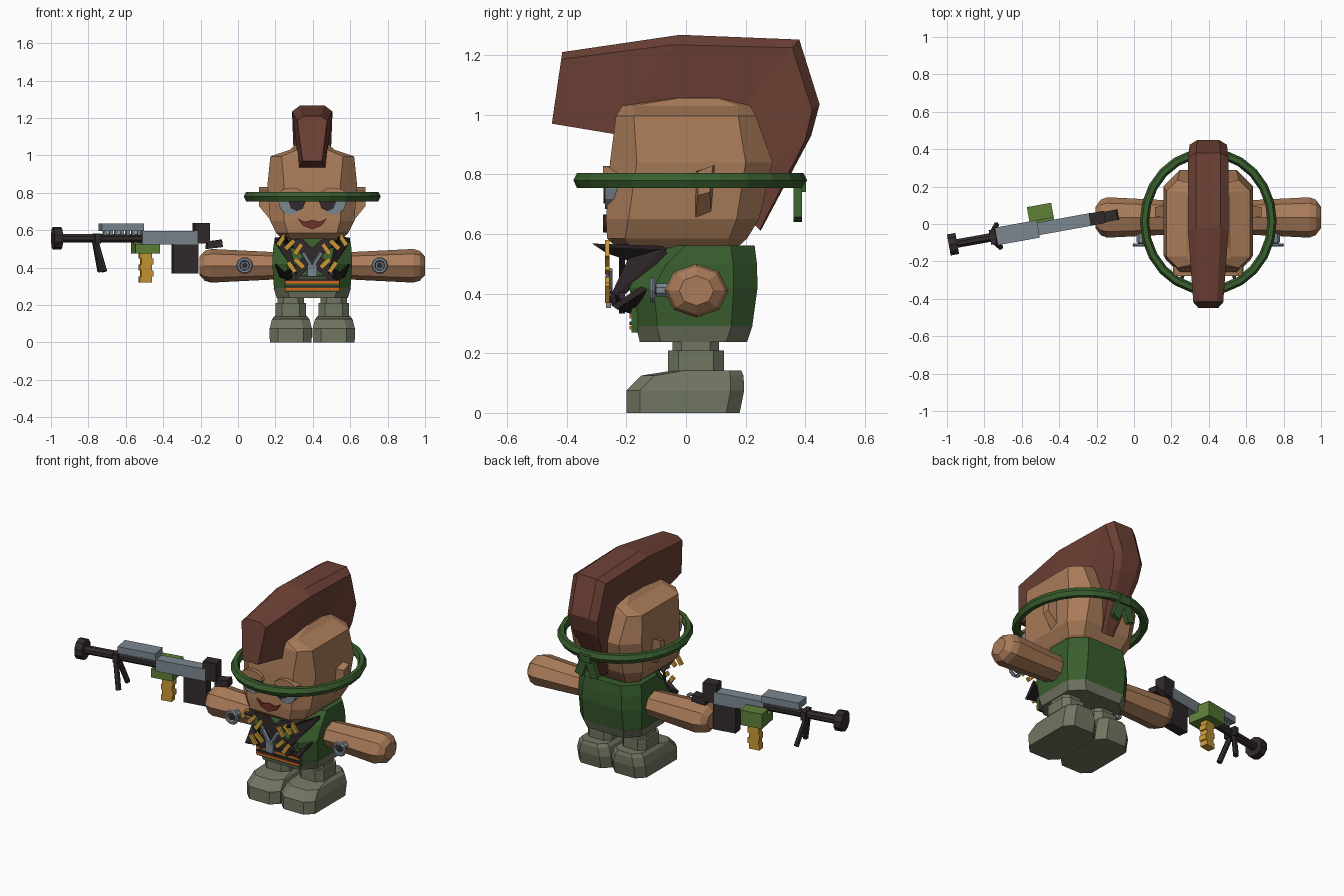
import bpy, bmesh
from math import cos, sin, pi, atan
from mathutils import Vector, Matrix

if "Cube" in bpy.data.objects:
    bpy.data.objects.remove(bpy.data.objects["Cube"])


def colour(name, r, g, b):
    m = bpy.data.materials.new(name)
    m.use_nodes = True
    m.diffuse_color = (r, g, b, 1)
    m.node_tree.nodes["Principled BSDF"].inputs["Base Color"].default_value = (r, g, b, 1)
    return m


SKIN = colour("tan skin", .4, .2, .1)
HAIR = colour("brown hair", .155, .053, .036)
GREEN = colour("forest green", .04, .112, .027)
OLIVE = colour("grey olive", .165, .18, .12)
BLACK = colour("soft black", .032, .023, .025)
STEEL = colour("blue steel", .2, .245, .28)
GOLD = colour("brass", .58, .31, .035)
ORANGE = colour("orange", .68, .13, .014)
MOUTH = colour("dark lip red", .15, .034, .021)
LIME = colour("light green", .115, .22, .04)

CX = .397                      # centre line of the figure
SIDES = (("left", 1), ("right", -1))


def finish(name, bm, mat):
    bmesh.ops.recalc_face_normals(bm, faces=bm.faces)
    me = bpy.data.meshes.new(name)
    bm.to_mesh(me)
    bm.free()
    me.materials.append(mat)
    ob = bpy.data.objects.new(name, me)
    bpy.context.collection.objects.link(ob)
    return ob


def loft(name, rings, mat):
    """Skin a list of equal rings and cap both ends."""
    bm = bmesh.new()
    rows = [[bm.verts.new(p) for p in r] for r in rings]
    n = len(rows[0])
    for a, b in zip(rows, rows[1:]):
        for i in range(n):
            j = (i + 1) % n
            bm.faces.new((a[i], a[j], b[j], b[i]))
    bm.faces.new(rows[0])
    bm.faces.new(rows[-1])
    return finish(name, bm, mat)


def ring(z, hw, yf, yb, c, cx=CX):
    """Rectangle with cut corners, lying flat at height z."""
    return [(cx + sx * x, y, z) for sx, x, y in (
        (-1, hw - c, yf), (1, hw - c, yf), (1, hw, yf + c), (1, hw, yb - c),
        (1, hw - c, yb), (-1, hw - c, yb), (-1, hw, yb - c), (-1, hw, yf + c))]


def plate(name, pts, y0, y1, mat):
    """Outline in x and z, given thickness in y."""
    return loft(name, [[(CX + x, y, z) for x, z in pts] for y in (y0, y1)], mat)


def rod(name, a, b, r, mat, n=8):
    a, b = Vector(a), Vector(b)
    q = (b - a).to_track_quat("Z", "Y")
    circle = [Vector((cos((i + .5) * 2 * pi / n), sin((i + .5) * 2 * pi / n), 0)) for i in range(n)]
    return loft(name, [[p + q @ (c * r) for c in circle] for p in (a, b)], mat)


def box(name, centre, size, mat, angle=0, axis="Z"):
    bm = bmesh.new()
    bmesh.ops.create_cube(bm, size=1, matrix=Matrix.Translation(centre)
                          @ Matrix.Rotation(angle, 4, axis) @ Matrix.Diagonal((*size, 1)))
    return finish(name, bm, mat)


def torus(name, centre, rx, ry, tr, tz, n, mat, upright=False):
    bm = bmesh.new()
    rows = []
    for i in range(n):
        a = 2 * pi * i / n
        row = []
        for k in range(6):
            t = 2 * pi * k / 6
            p = Vector(((rx + tr * cos(t)) * cos(a), (ry + tr * cos(t)) * sin(a), tz * sin(t)))
            row.append(bm.verts.new(Vector(centre) + (Vector((p.x, p.z, p.y)) if upright else p)))
        rows.append(row)
    for i in range(n):
        a, b = rows[i], rows[(i + 1) % n]
        for k in range(6):
            j = (k + 1) % 6
            bm.faces.new((a[k], a[j], b[j], b[k]))
    return finish(name, bm, mat)


# Head, torso and trousers
loft("head", [ring(.553, .16, -.23, .17, .05), ring(.585, .192, -.265, .205, .06),
              ring(.65, .225, -.268, .245, .075), ring(.84, .24, -.255, .29, .09),
              ring(.995, .224, -.235, .235, .06), ring(1.03, .12, -.215, .215, .04),
              ring(1.056, .09, -.04, .12, .02)], SKIN)
loft("shirt", [ring(.29, .205, -.165, .222, .07), ring(.42, .213, -.19, .24, .08),
               ring(.5, .21, -.145, .238, .08), ring(.562, .2, -.08, .23, .08)], GREEN)
loft("trousers", [ring(.238, .19, -.155, .205, .07), ring(.292, .207, -.168, .223, .07)], OLIVE)

# Mohawk: outer edge, inner edge and half width at each station
crest = [(-.415, 1.21, -.45, .97, .08), (-.02, 1.268, -.24, .935, .108), (.38, 1.252, .15, .98, .108),
         (.448, 1.035, .2, .85, .1), (.42, .93, .21, .76, .09), (.25, .61, .22, .64, .04)]
rings = []
for oy, oz, iy, iz, w in crest:
    out, inn = Vector((0, oy, oz)), Vector((0, iy, iz))
    sh = out.lerp(inn, .1)
    rings.append([p + Vector((CX + x, 0, 0)) for p, x in (
        (out, -w * .6), (out, w * .6), (sh, w), (inn, w * .65), (inn, -w * .65), (sh, -w))])
loft("mohawk", rings, HAIR)

# Headband with knot and two tails
torus("headband", (CX, .014, .78), .341, .367, .025, .029, 24, GREEN)
box("band_knot", (CX, .385, .765), (.07, .035, .05), GREEN)
for side, s in SIDES:
    box(side + "_band_tail", (CX + s * .035, .375, .7), (.05, .028, .11), GREEN, -s * .35, "Y")

# Face
for side, s in SIDES:
    arc = [(s * .113 + .068 * cos(i * pi / 6), .752 + .068 * sin(i * pi / 6)) for i in range(12)]
    plate(side + "_eye", arc, -.272, -.225, STEEL)
    plate(side + "_pupil", [(s * .082 + .045 * cos(i * pi / 4), .752 + .05 * sin(i * pi / 4))
                            for i in range(8)], -.277, -.27, BLACK)
    lid = [(s * .113 + .076 * cos(i * pi / 6), .78 + .048 * sin(i * pi / 6)) for i in range(7)]
    plate(side + "_eyelid", lid, -.279, -.225, SKIN)
    ear = [(.212, [(.03, .64), (.085, .66), (.1, .83), (.03, .81)]),
           (.285, [(.04, .73), (.08, .74), (.09, .83), (.04, .81)])]
    loft(side + "_ear", [[(CX + s * x, y, z) for y, z in pts] for x, pts in ear], SKIN)
plate("mouth", [(-.08, .665), (-.04, .645), (0, .655), (.04, .645), (.08, .665),
                (.05, .625), (0, .605), (-.05, .625)], -.278, -.255, MOUTH)

# Arms, legs, boots and arm rings
for side, s in SIDES:
    rings = []
    for x, ry, rz in ((.15, .085, .072), (.22, .092, .074), (.54, .108, .09), (.575, .095, .08), (.602, .058, .05)):
        rings.append([(CX + s * x, .035 + ry * cos(i * pi / 4), .41 + rz * sin(i * pi / 4))
                      for i in range(8)])
    loft(side + "_arm", rings, SKIN)
    lx = CX + s * .115
    loft(side + "_leg", [ring(.2, .07, -.045, .11, .03, lx), ring(.25, .07, -.045, .11, .03, lx)], OLIVE)
    loft(side + "_boot_cuff", [ring(.12, .082, -.06, .127, .035, lx), ring(.21, .082, -.06, .127, .035, lx)], OLIVE)
    loft(side + "_boot", [ring(0, .112, -.2, .18, .045, lx), ring(.075, .113, -.2, .195, .045, lx),
                          ring(.125, .1, -.15, .193, .045, lx), ring(.143, .085, -.04, .185, .04, lx)], OLIVE)
    ax = CX + s * .361
    torus(side + "_arm_ring", (ax, -.112, .412), .034, .034, .011, .01, 10, STEEL, True)
    rod(side + "_ring_stem", (ax, -.1, .412), (ax, -.05, .412), .024, STEEL)
    rod(side + "_ring_core", (ax, -.108, .412), (ax, -.098, .412), .016, BLACK)

# Chest harness: blades, crossed straps, cartridges and buckle
BLADES = (("collar_blade", [(.2, -.08, .56), (.14, -.315, .568), (.13, -.285, .548), (.1, -.19, .515)]),
          ("lapel", [(.2, -.08, .55), (.12, -.19, .525), (.085, -.262, .375), (.145, -.165, .46)]),
          ("harness_flap", [(.2, -.15, .425), (.175, -.25, .36), (.1, -.255, .41), (.11, -.19, .34)]))
for side, s in SIDES:
    for part, pts in BLADES:
        flat = [Vector((CX + s * x, y, z)) for x, y, z in pts]
        loft(side + "_" + part, [flat, [p + Vector((0, .018, -.012)) for p in flat]], BLACK)
    box(side + "_strap", (CX, -.215, .46), (.3, .02, .065), BLACK, s * .75, "Y")
    for i, t in enumerate((-.165, -.12, -.075, .07, .11)):
        box(f"{side}_cartridge_{i}", (CX + s * t, -.264, .46 - t * .52),
            (.024, .014, .066), GOLD, s * (.8 if i % 2 else .6), "Y")
    rod(side + "_buckle_bar", (CX + s * .05, -.258, .48), (CX, -.258, .4), .013, STEEL, 6)
box("buckle", (CX, -.26, .385), (.05, .016, .065), STEEL)

# Belly pouch with stripes
box("pouch", (CX, -.172, .325), (.29, .022, .11), GREEN)
for i, (z, mat) in enumerate(((.285, ORANGE), (.3, BLACK), (.322, ORANGE), (.336, BLACK), (.355, BLACK))):
    box(f"pouch_stripe_{i}", (CX, -.185, z), (.29, .008, .012), mat)

# Heavy gun, set slightly off the x axis
SLOPE = .18
TURN = atan(SLOPE)


def on_gun(x, z, off=0):
    return Vector((x - sin(TURN) * off, .05 + SLOPE * (x + .09) + cos(TURN) * off, z))


def gun_box(name, x0, x1, z0, z1, w, mat, off=0):
    return box(name, on_gun((x0 + x1) / 2, (z0 + z1) / 2, off), (x1 - x0, w, z1 - z0), mat, TURN)


rod("muzzle", on_gun(-.99, .557), on_gun(-.945, .557), .06, BLACK, 10)
rod("barrel", on_gun(-.95, .557), on_gun(-.45, .557), .025, BLACK)
for side, s in SIDES:
    rod(side + "_bipod_leg", on_gun(-.765, .55, s * .01), on_gun(-.725, .38, s * .06), .016, BLACK, 6)
gun_box("bipod_clamp", -.77, -.74, .53, .582, .08, BLACK)
gun_box("top_cover", -.738, -.51, .595, .636, .095, STEEL)
for i in range(7):
    gun_box(f"cover_tooth_{i}", -.72 + i * .03, -.702 + i * .03, .575, .6, .04, STEEL)
gun_box("receiver", -.52, -.22, .525, .595, .068, STEEL)
gun_box("ammo_box", -.552, -.42, .475, .565, .08, LIME, .085)
gun_box("feed_bracket", -.552, -.42, .475, .527, .08, LIME, .02)
for i in range(5):
    gun_box(f"ammo_belt_{i}", -.518 + (i % 2) * .008, -.452 + (i % 2) * .008,
            .32 + i * .032, .352 + i * .032, .045, GOLD, .06)
gun_box("magazine", -.352, -.215, .368, .527, .06, BLACK)
gun_box("rear_sight_block", -.237, -.155, .528, .64, .066, BLACK)
loft("stock", [[on_gun(x, z, off) for x, z in ((-.17, .5), (-.165, .54), (-.09, .55), (-.085, .51))]
               for off in (-.028, .028)], BLACK)
